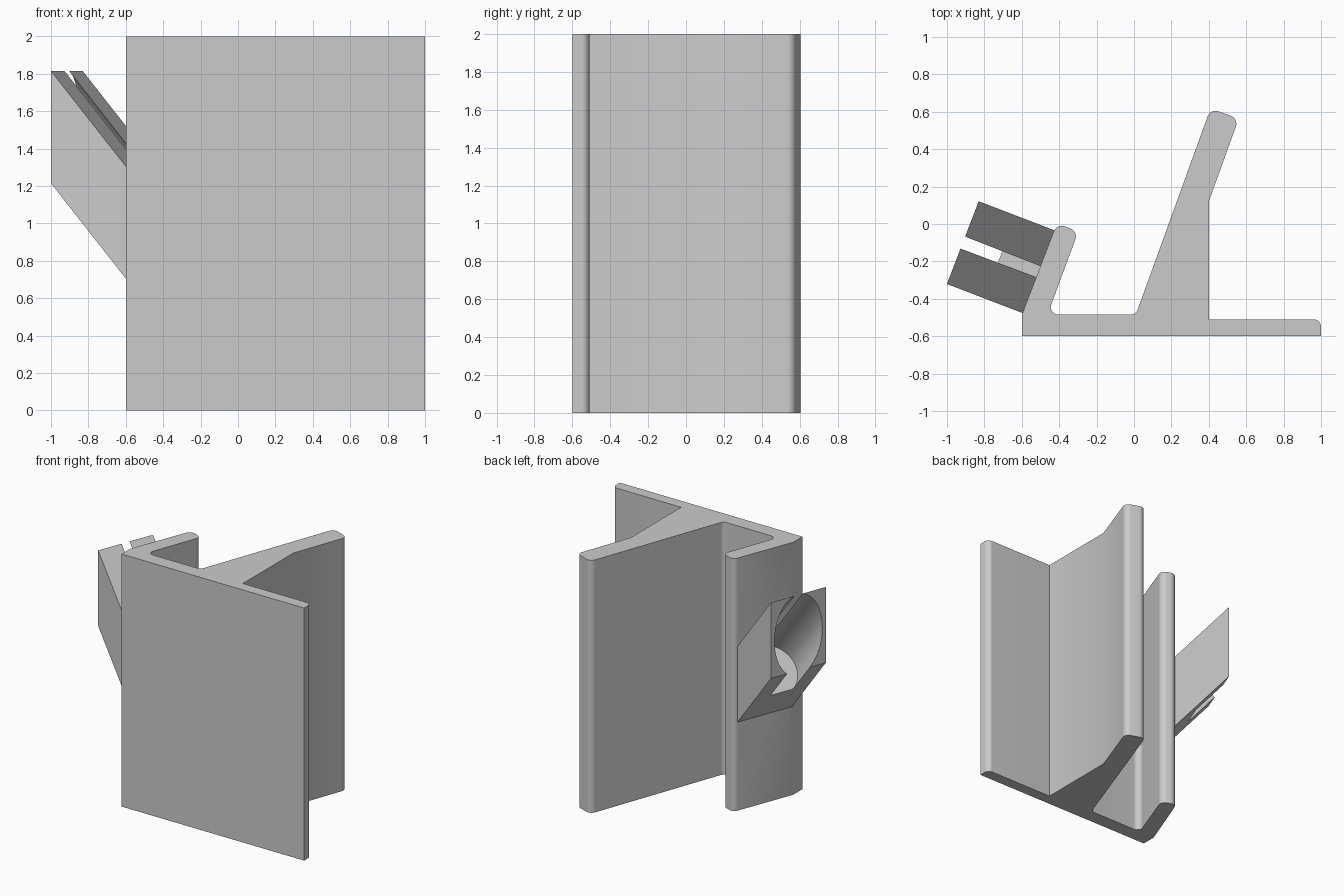
import bpy, bmesh, math
from mathutils import Matrix, Vector

if "Cube" in bpy.data.objects:
    bpy.data.objects.remove(bpy.data.objects["Cube"], do_unlink=True)

grey = bpy.data.materials.new("plain_grey")
grey.use_nodes = True
grey.diffuse_color = (0.6, 0.6, 0.6, 1)
grey.node_tree.nodes["Principled BSDF"].inputs["Base Color"].default_value = (0.6, 0.6, 0.6, 1)


def fillet(points, steps=8):
    """Turn (x, y, radius) corners into an outline with rounded corners."""
    out = []
    for i, (x, y, r) in enumerate(points):
        p = Vector((x, y, 0))
        if r == 0:
            out.append(p)
            continue
        before, after = points[i - 1], points[(i + 1) % len(points)]
        a = (Vector((before[0], before[1], 0)) - p).normalized()
        b = (Vector((after[0], after[1], 0)) - p).normalized()
        half = a.angle(b) / 2
        centre = p + (a + b).normalized() * (r / math.sin(half))
        start = p + a * (r / math.tan(half)) - centre
        end = p + b * (r / math.tan(half)) - centre
        for k in range(steps + 1):
            out.append(centre + start.lerp(end, k / steps).normalized() * r)
    return out


def finish(name, bm, matrix=Matrix()):
    """Place the mesh, turn its faces outward and make it an object."""
    bm.transform(matrix)
    bm.normal_update()
    bmesh.ops.recalc_face_normals(bm, faces=bm.faces[:])
    if bm.calc_volume(signed=True) < 0:
        bmesh.ops.reverse_faces(bm, faces=bm.faces[:])
    mesh = bpy.data.meshes.new(name)
    bm.to_mesh(mesh)
    bm.free()
    mesh.materials.append(grey)
    obj = bpy.data.objects.new(name, mesh)
    bpy.context.collection.objects.link(obj)
    return obj


def prism(name, outline, direction, matrix=Matrix()):
    """Join two copies of a flat outline, set apart along a direction."""
    bm = bmesh.new()
    near = [bm.verts.new(p) for p in outline]
    far = [bm.verts.new(Vector(p) + Vector(direction)) for p in outline]
    bm.faces.new(near[::-1])
    bm.faces.new(far)
    for i in range(len(near)):
        bm.faces.new((near[i - 1], near[i], far[i], far[i - 1]))
    return finish(name, bm, matrix)


# Extruded rail: base plate, leaning ridge and short hooked wall
section = [
    (-0.6, -0.6, 0), (1, -0.6, 0), (1, -0.51, 0.04), (0.4, -0.51, 0),
    (0.4, 0.12, 0), (0.56, 0.563, 0.045), (0.409, 0.618, 0.045),
    (0.01, -0.484, 0.035), (-0.462, -0.484, 0.04),
    (-0.298, -0.04, 0.045), (-0.412, 0.004, 0.045), (-0.6, -0.486, 0),
]
rail = prism("rail", fillet(section), (0, 0, 2))

# Slanted holder block: local x points out of the wall, local y runs along it
turn = math.radians(21)
c, s = math.cos(turn), math.sin(turn)
frame = Matrix(((-c, s, 0, -0.596), (s, c, 0, -0.476), (0, 0, 1, 0), (0, 0, 0, 1)))
reach, slope, inset, width = 0.433, 1.19, 0.03, 0.474
outline = [(x, 0, z + slope * x) for x, z in
           ((-inset, 0.7), (reach, 0.7), (reach, 1.3), (-inset, 1.3))]
holder = prism("holder_block", outline, (0, width, 0), frame)

# Round socket that breaks through the upper and lower sides of the block
bm = bmesh.new()
bmesh.ops.create_cone(bm, cap_ends=True, segments=96, radius1=0.2065, radius2=0.2065, depth=1,
                      matrix=Matrix.Translation((0, 0, 0.5)))
tilt = Matrix.Rotation(math.radians(40), 4, "Y")
place = Matrix.Translation((0.08, width / 2, 1.078))
cutter = finish("socket_cutter", bm, frame @ place @ tilt)
cutter.hide_render = True

for obj in (rail, holder):
    bpy.ops.object.select_all(action="DESELECT")
    bpy.context.view_layer.objects.active = obj
    obj.select_set(True)
    cut = obj.modifiers.new("socket", "BOOLEAN")
    cut.operation = "DIFFERENCE"
    cut.solver = "EXACT"
    cut.object = cutter
    bpy.ops.object.modifier_apply(modifier=cut.name)
    bpy.ops.object.shade_smooth_by_angle(angle=math.radians(30))
bpy.data.objects.remove(cutter, do_unlink=True)
